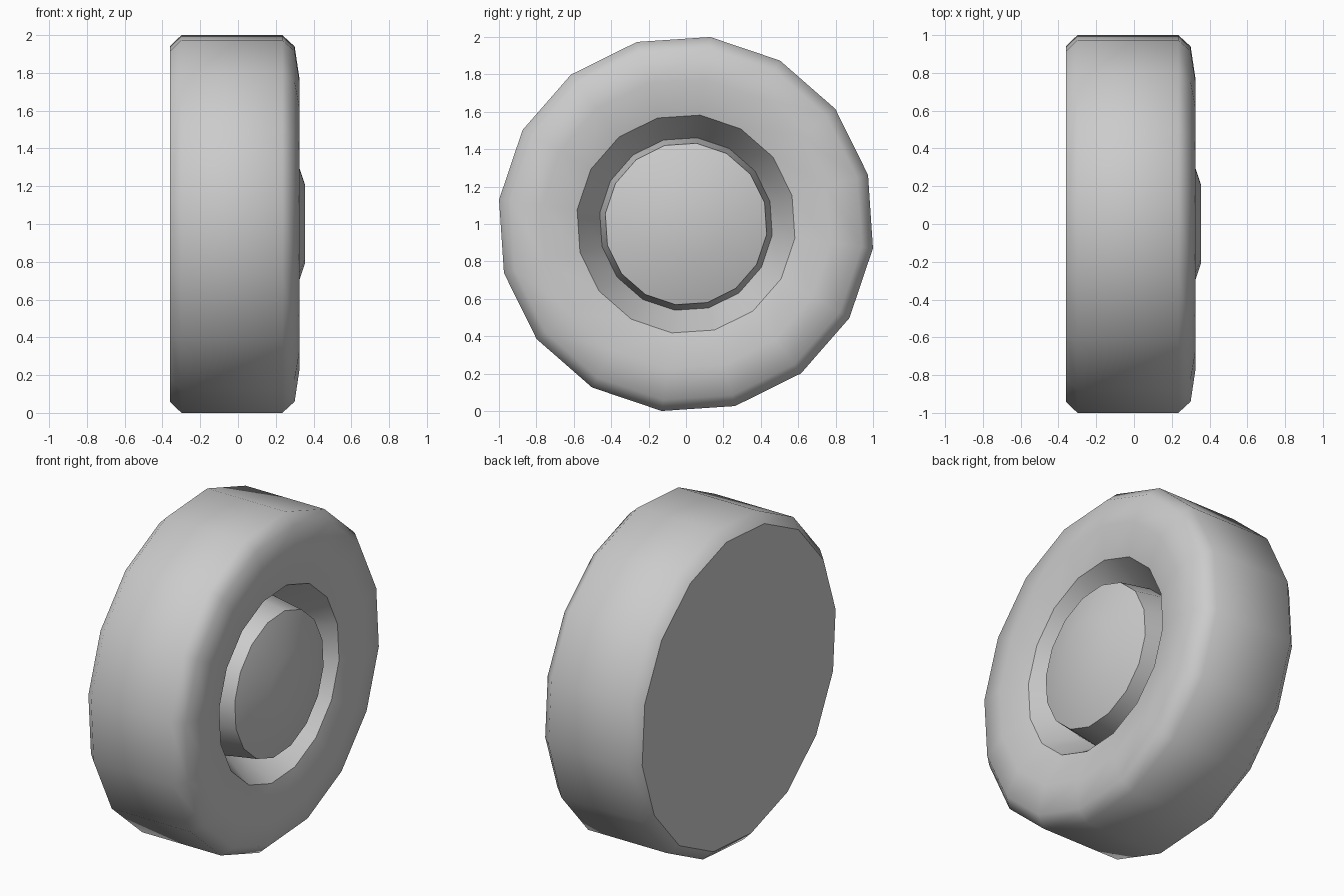
import bpy, bmesh
from math import cos, sin, radians, tau

SIDES = 16
PHASE = radians(-7.4)

cube = bpy.data.objects.get("Cube")
if cube:
    bpy.data.objects.remove(cube, do_unlink=True)

grey = bpy.data.materials.new("plain_grey")
grey.use_nodes = True
colour = (0.6, 0.6, 0.6, 1)
grey.diffuse_color = colour
grey.node_tree.nodes["Principled BSDF"].inputs["Base Color"].default_value = colour


def lathe(name, profile, sharp_rings, cap_start=False, cap_end=False):
    """Turn (x, radius) points about the wheel axle, with optional flat end caps."""
    bm = bmesh.new()
    rings = []
    for x, r in profile:
        angles = [PHASE + tau * k / SIDES for k in range(SIDES)]
        rings.append([bm.verts.new((x, r * cos(a), 1 + r * sin(a))) for a in angles])
    for a, b in zip(rings, rings[1:]):
        for k in range(SIDES):
            n = (k + 1) % SIDES
            bm.faces.new((a[k], a[n], b[n], b[k])).smooth = True
    caps = []
    if cap_start:
        caps.append(bm.faces.new(rings[0]))
    if cap_end:
        caps.append(bm.faces.new(rings[-1]))
        caps[-1].smooth = True
    bmesh.ops.recalc_face_normals(bm, faces=bm.faces)
    # An open shell is oriented by its outermost face pointing away from the axle
    face = max(bm.faces, key=lambda f: f.calc_center_median().x)
    if face.normal.x < 0:
        bmesh.ops.reverse_faces(bm, faces=bm.faces)
    for i in sharp_rings:
        for k in range(SIDES):
            edge = bm.edges.get((rings[i][k], rings[i][(k + 1) % SIDES]))
            edge.smooth = False
    mesh = bpy.data.meshes.new(name)
    bm.to_mesh(mesh)
    bm.free()
    mesh.materials.append(grey)
    obj = bpy.data.objects.new(name, mesh)
    bpy.context.collection.objects.link(obj)
    return obj


# Tyre: flat back, chamfered tread, bulging sidewall, conical recess
lathe("tyre",
      [(-0.36, 0.948), (-0.30, 1.008), (0.235, 1.008), (0.30, 0.948),
       (0.325, 0.78), (0.28, 0.587), (0.08, 0.465)],
      sharp_rings=[0, 5], cap_start=True)

# Hub: tapered side wall and shallow domed face
lathe("hub",
      [(0.08, 0.465), (0.28, 0.435), (0.355, 0.21)],
      sharp_rings=[1], cap_end=True)
